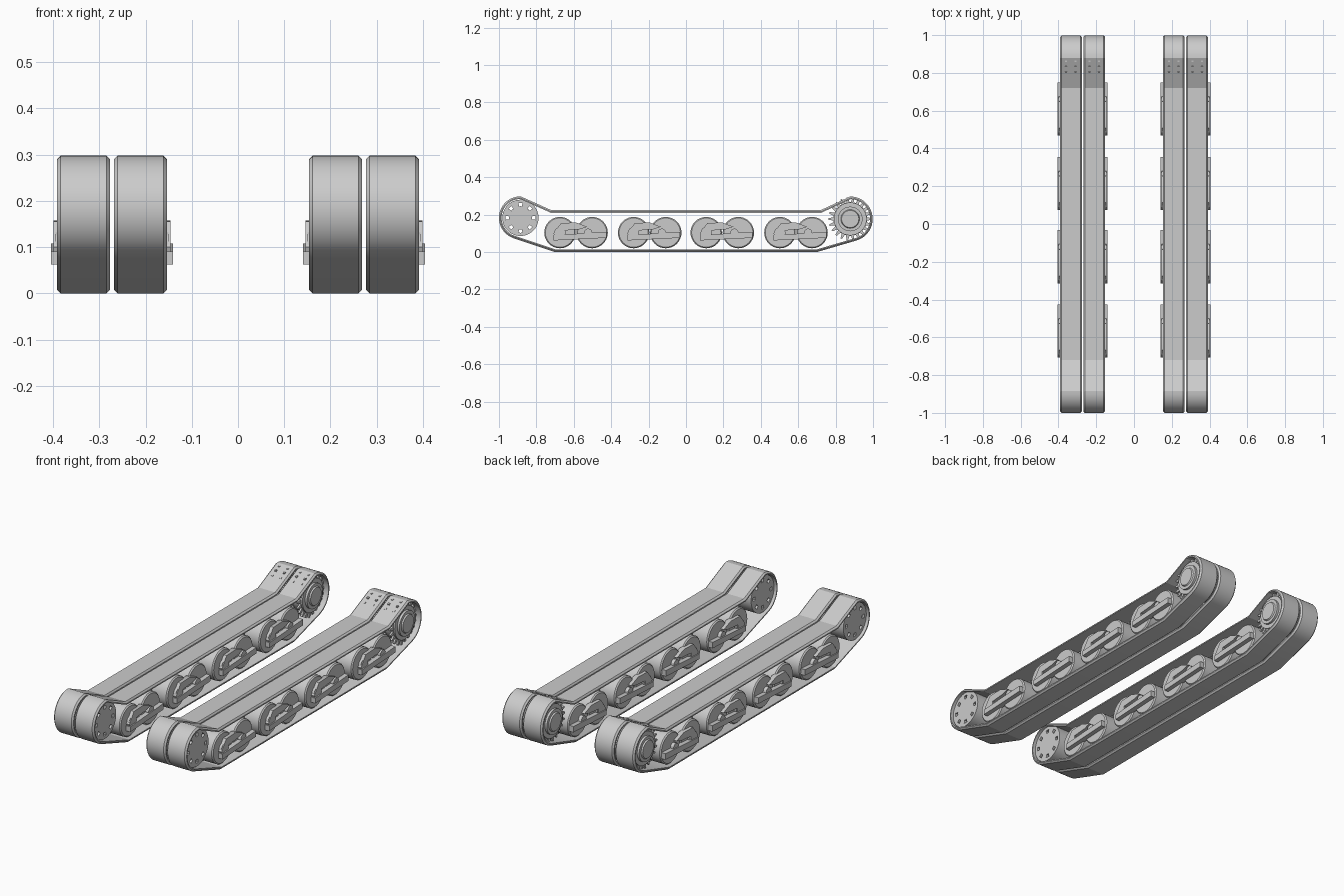
import bpy, bmesh, math
from mathutils import Vector

cube = bpy.data.objects.get("Cube")
if cube:
    bpy.data.objects.remove(cube)

grey = bpy.data.materials.new("track grey")
grey.use_nodes = True
grey.diffuse_color = (0.6, 0.6, 0.6, 1)
grey.node_tree.nodes["Principled BSDF"].inputs["Base Color"].default_value = grey.diffuse_color

SIDE_X = 0.2725                # middle of each twin track unit
BELT_X, HALF_W = 0.0615, 0.0575
IDLER, SPROCKET = (-0.885, 0.183), (0.878, 0.177)
BOGIES = [-0.588, -0.194, 0.194, 0.588]


def finish(name, bm, smooth=30):
    """Make four copies: outer/inner belt of the left and right unit."""
    bmesh.ops.recalc_face_normals(bm, faces=bm.faces)
    base = bm.copy()
    bm.clear()
    for unit in (1, -1):
        for flip in (1, -1):
            part = base.copy()
            for v in part.verts:
                v.co.x = unit * (SIDE_X + flip * v.co.x)
            if unit * flip < 0:
                bmesh.ops.reverse_faces(part, faces=part.faces)
            me = bpy.data.meshes.new(name)
            part.to_mesh(me)
            part.free()
            me.materials.append(grey)
            label = ("left" if unit > 0 else "right") + ("_outer_" if flip > 0 else "_inner_")
            ob = bpy.data.objects.new(label + name, me)
            bpy.context.collection.objects.link(ob)
            bpy.context.view_layer.objects.active = ob
            ob.select_set(True)
            bpy.ops.object.shade_smooth_by_angle(angle=math.radians(smooth))
            ob.select_set(False)


def arc(centre, r, a0, a1, n):
    angles = [math.radians(a0 + (a1 - a0) * i / n) for i in range(n + 1)]
    return [(centre[0] + r * math.cos(a), centre[1] + r * math.sin(a)) for a in angles]


def extrude(bm, outline, x0, x1):
    """Prism along x from a y-z outline."""
    a, b = [[bm.verts.new((x, y, z)) for y, z in outline] for x in (x0, x1)]
    bm.faces.new(a)
    bm.faces.new(b[::-1])
    for i in range(len(a)):
        bm.faces.new((a[i], a[i - 1], b[i - 1], b[i]))


def lathe(bm, centre, profile, n=32):
    """Disc turned about an x-parallel axis; profile is (x, radius)."""
    rings = [[bm.verts.new((x, y, z)) for y, z in arc(centre, r, 0, 360 - 360 / n, n - 1)]
             for x, r in profile]
    for p, q in zip(rings, rings[1:]):
        for i in range(n):
            bm.faces.new((p[i], p[i - 1], q[i - 1], q[i]))
    bm.faces.new(rings[0])
    bm.faces.new(rings[-1][::-1])


# Belt: a thin bevelled band swept round the track path
path = arc(IDLER, 0.115, 90, 250, 20) + [(-0.7, 0), (0.7, 0)]
path += arc(SPROCKET, 0.12, 286, 450, 20) + [(0.72, 0.224), (-0.72, 0.224)]
section = [(-HALF_W, 0.014), (-HALF_W, 0.008), (-HALF_W + 0.008, 0),
           (HALF_W - 0.008, 0), (HALF_W, 0.008), (HALF_W, 0.014)]
bm = bmesh.new()
rings = []
for i, p in enumerate(path):
    p = Vector(p)
    d0 = (p - Vector(path[i - 1])).normalized()
    d1 = (Vector(path[(i + 1) % len(path)]) - p).normalized()
    t = (d0 + d1).normalized()
    inward = Vector((-t.y, t.x)) / max(t.dot(d0), 0.5)
    rings.append([bm.verts.new((BELT_X + x, *(p + inward * d))) for x, d in section])
for i in range(len(rings)):
    a, b = rings[i - 1], rings[i]
    for j in range(len(section)):
        bm.faces.new((a[j - 1], a[j], b[j], b[j - 1]))
finish("belt", bm, 18)

# Road wheels: dished discs in pairs
bm = bmesh.new()
for c in BOGIES:
    for dy in (-0.086, 0.086):
        lathe(bm, (c + dy, 0.104), [(0.012, 0.078), (0.018, 0.084), (0.102, 0.084), (0.108, 0.078)])
finish("road_wheels", bm)

# Bogie arms, tilted beams and pivot blocks
arm = [(-0.12, 0.1), (-0.08, 0.155), (0, 0.158), (0.06, 0.135),
       (0.02, 0.122), (-0.06, 0.115), (-0.06, 0.09), (-0.11, 0.075)]
beam = [(-0.12, 0.062), (0.162, 0.076), (0.162, 0.108), (-0.12, 0.09)]
bm = bmesh.new()
for c in BOGIES:
    extrude(bm, [(c + y, z) for y, z in arm], 0.1, 0.126)
    extrude(bm, [(c + y, z) for y, z in beam], 0.1, 0.132)
    lathe(bm, (c + 0.065, 0.104), [(0.1, 0.022), (0.126, 0.022)], 12)
    lathe(bm, (c - 0.086, 0.104), [(0.1, 0.03), (0.122, 0.03)], 16)
finish("bogie_arms", bm)

# Idler: disc ring with eight through holes, made of rim, hub and spokes
N = 48
bm = bmesh.new()
radii = [0.062, 0.08, 0.097]
grid = [[[bm.verts.new((x, y, z)) for y, z in arc(IDLER, r, 0, 360 - 360 / N, N - 1)]
         for r in radii] for x in (0.012, 0.105)]
for side in grid:
    bm.faces.new(side[0])
    for k in range(2):
        for i in range(N):
            if k == 1 or i % 6 > 1:
                bm.faces.new((side[k][i - 1], side[k][i], side[k + 1][i], side[k + 1][i - 1]))
a, b = grid
for i in range(N):
    bm.faces.new((a[2][i - 1], a[2][i], b[2][i], b[2][i - 1]))
    if i % 6 < 2:
        for k in (0, 1):
            bm.faces.new((a[k][i - 1], a[k][i], b[k][i], b[k][i - 1]))
    if i % 6 in (1, 5):
        bm.faces.new((a[0][i], a[1][i], b[1][i], b[0][i]))
finish("idler_wheel", bm)

# Drive sprocket: stepped hub with two toothed rings that bite through the belt
bm = bmesh.new()
lathe(bm, SPROCKET, [(0.01, 0.088), (0.1, 0.088), (0.1, 0.066), (0.112, 0.066), (0.112, 0.05), (0.119, 0.046)])
TEETH = 22
teeth = []
for i in range(TEETH):
    for r, da in ((0.09, -0.35), (0.116, -0.13), (0.116, 0.13), (0.09, 0.35)):
        teeth += arc(SPROCKET, r, 360 * (i + da) / TEETH, 0, 1)[:1]
for x in (BELT_X - 0.025, BELT_X + 0.025):
    extrude(bm, teeth, x - 0.005, x + 0.005)
finish("drive_sprocket", bm)
